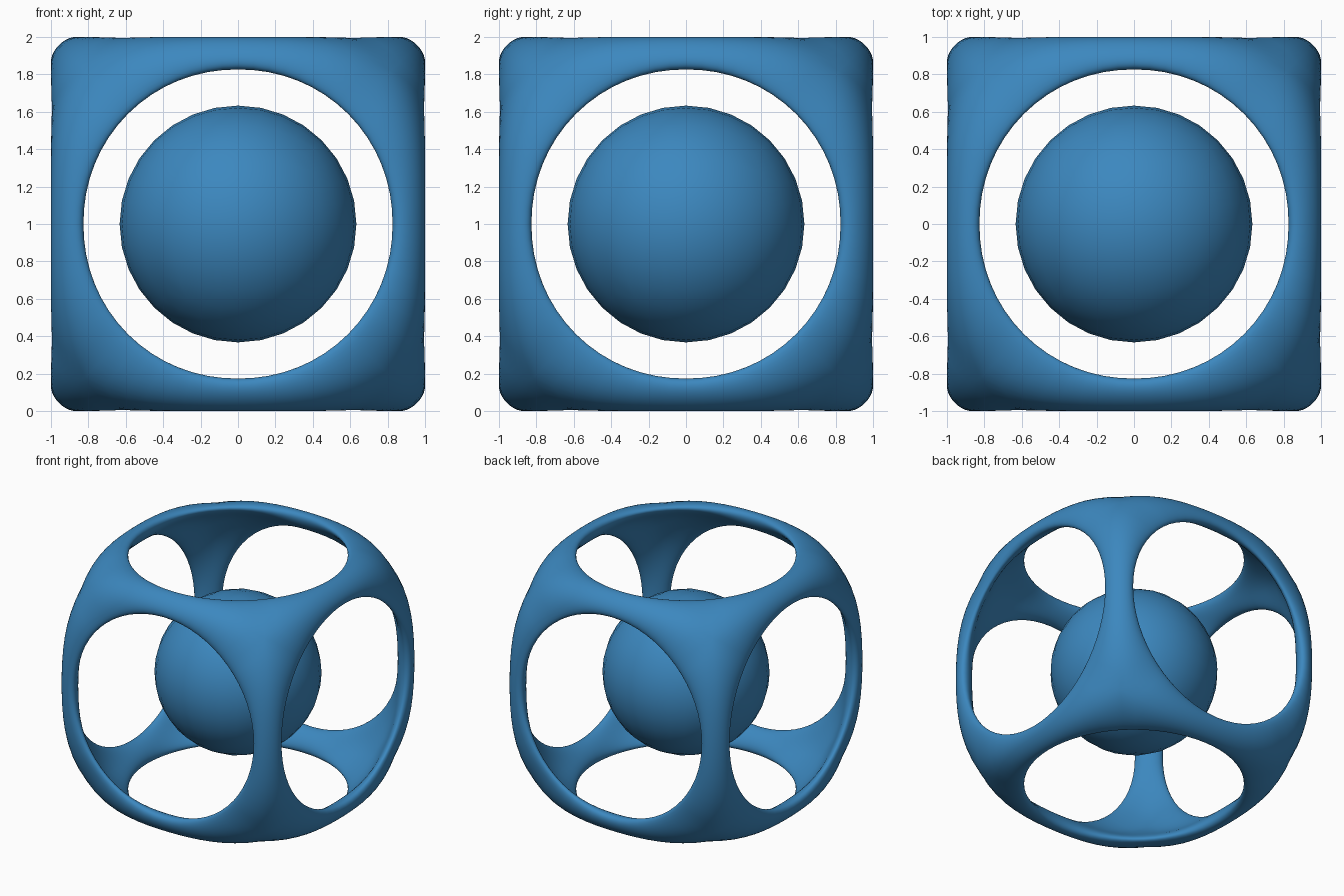
import bpy, bmesh, math
from mathutils import Vector, Matrix

if "Cube" in bpy.data.objects:
    bpy.data.objects.remove(bpy.data.objects["Cube"])

CENTRE = Vector((0, 0, 1))
RIM = math.radians(40.3)    # half angle of each round opening
MID_R, HALF_T = 1.29, 0.061  # shell mid radius and half thickness
BULGE = 0.065               # extra radius at the cube corners
SIDES, STEPS = 64, 10

blue = bpy.data.materials.new("blue")
blue.diffuse_color = (0.045, 0.245, 0.52, 1)
blue.use_nodes = True
blue.node_tree.nodes["Principled BSDF"].inputs["Base Color"].default_value = blue.diffuse_color


def add_object(name, bm):
    bmesh.ops.recalc_face_normals(bm, faces=bm.faces)
    for f in bm.faces:
        f.smooth = True
    mesh = bpy.data.meshes.new(name)
    bm.to_mesh(mesh)
    bm.free()
    mesh.materials.append(blue)
    ob = bpy.data.objects.new(name, mesh)
    ob.location = CENTRE
    bpy.context.collection.objects.link(ob)
    return ob


def shell_point(theta, phi):
    """Point on the rounded section that runs from a cube edge round the opening rim."""
    c, s = math.cos(theta), math.sin(theta)
    edge = math.atan(1 / max(abs(c), abs(s)))
    width = (edge - RIM) * MID_R
    t = 1 - abs(math.cos(phi))
    a = RIM + t * (edge - RIM)
    d = Vector((math.sin(a) * c, math.sin(a) * s, math.cos(a)))
    corner = 27 * (d.x * d.y * d.z) ** 2
    power = 2 + 3 * max(0, width - 0.105)
    h = HALF_T * math.sqrt(max(0, 1 - (1 - t) ** power))
    r = MID_R + BULGE * corner * (1 - (1 - t) ** 2)
    return d * (r + math.copysign(h, phi))


# Frame: one ring-shaped patch turned onto the six cube sides
bm = bmesh.new()
turns = [Matrix.Rotation(math.pi / 2 * k, 3, 'X') for k in range(4)]
turns += [Matrix.Rotation(math.pi / 2 * k, 3, 'Y') for k in (1, 3)]
for turn in turns:
    rows = []
    for j in range(-STEPS, STEPS + 1):
        phi = math.pi / 2 * j / STEPS
        rows.append([bm.verts.new(turn @ shell_point(2 * math.pi * i / SIDES, phi))
                     for i in range(SIDES)])
    for r0, r1 in zip(rows, rows[1:]):
        for i in range(SIDES):
            k = (i + 1) % SIDES
            bm.faces.new((r0[i], r0[k], r1[k], r1[i]))
bmesh.ops.remove_doubles(bm, verts=bm.verts, dist=0.0005)
reach = max(max(map(abs, v.co)) for v in bm.verts)
bmesh.ops.scale(bm, vec=(1 / reach,) * 3, verts=bm.verts)
add_object("round_window_frame", bm)

# Ball: cube grid pushed out to a sphere
bm = bmesh.new()
bmesh.ops.create_cube(bm, size=2)
bmesh.ops.subdivide_edges(bm, edges=bm.edges, cuts=7, use_grid_fill=True)
for v in bm.verts:
    v.co = Vector([math.tan(x * math.pi / 4) for x in v.co]).normalized() * 0.633
add_object("inner_ball", bm)
